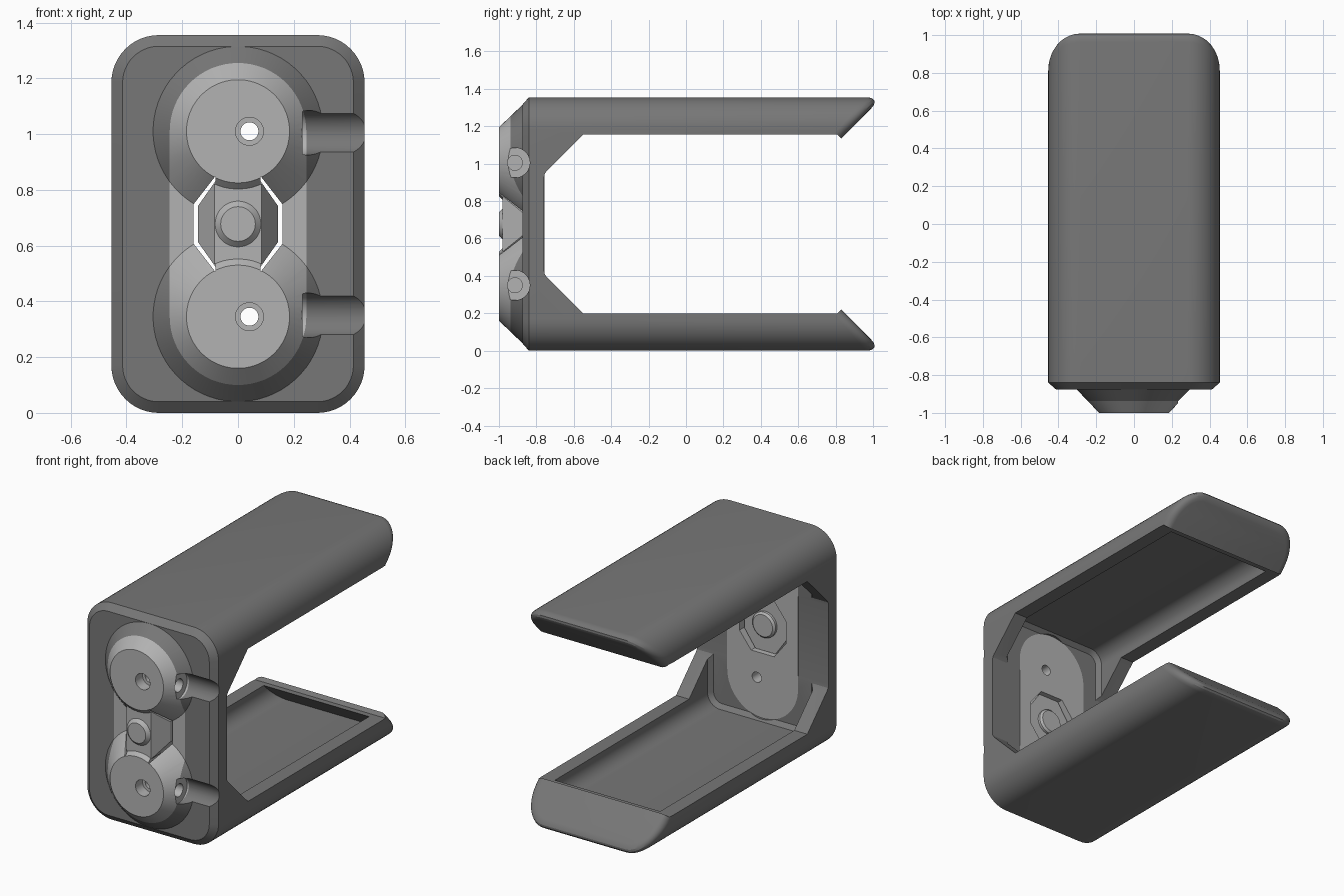
import bpy, bmesh, math

if "Cube" in bpy.data.objects:
    bpy.data.objects.remove(bpy.data.objects["Cube"])

H = 1.355                      # overall height
MID = H / 2
HOLES = (1.01, 0.345)          # heights of the two round bosses
GROOVES = (1.005, 0.35)        # heights of the side grooves
BACK = -0.757                  # inner face of the front wall


def material(name, v):
    m = bpy.data.materials.new(name)
    m.diffuse_color = (v, v, v, 1)
    m.use_nodes = True
    m.node_tree.nodes["Principled BSDF"].inputs["Base Color"].default_value = m.diffuse_color
    return m


DARK = material("dark_grey", 0.185)
LIGHT = material("light_grey", 0.45)


def loft(name, rings, mat):
    """Closed solid through rings of equal point count."""
    bm = bmesh.new()
    loops = [[bm.verts.new(p) for p in ring] for ring in rings]
    n = len(loops[0])
    for a, b in zip(loops, loops[1:]):
        for i in range(n):
            j = (i + 1) % n
            bm.faces.new((a[i], a[j], b[j], b[i]))
    bm.faces.new(loops[0])
    bm.faces.new(loops[-1][::-1])
    bmesh.ops.recalc_face_normals(bm, faces=bm.faces)
    me = bpy.data.meshes.new(name)
    bm.to_mesh(me)
    bm.free()
    ob = bpy.data.objects.new(name, me)
    bpy.context.collection.objects.link(ob)
    me.materials.append(mat)
    return ob


def boolean(ob, other, op):
    """Apply a boolean; retry tolerantly if a cut makes the part grow."""
    reach = max(v.co.x for v in ob.data.vertices) + 1e-3
    for tolerant in (False, True):
        mod = ob.modifiers.new("cut", 'BOOLEAN')
        mod.operation, mod.solver, mod.object = op, 'EXACT', other
        mod.use_hole_tolerant = tolerant
        dg = bpy.context.evaluated_depsgraph_get()
        me = bpy.data.meshes.new_from_object(ob.evaluated_get(dg))
        ob.modifiers.clear()
        if op == 'UNION' or max([v.co.x for v in me.vertices] or [9]) < reach:
            break
    ob.data = me
    bpy.data.objects.remove(other)


def slot_rect(inset, y, r):
    """Rounded rectangle ring around the body."""
    w, h = 0.454 - inset - r, MID - inset - r
    pts = []
    for k, (sx, sz) in enumerate(((1, 1), (-1, 1), (-1, -1), (1, -1))):
        for i in range(13):
            a = math.pi / 2 * (k + i / 12)
            pts.append((sx * w + r * math.cos(a), y, MID + sz * h + r * math.sin(a)))
    return pts


def stadium(y):
    pts = []
    for zc, start in ((HOLES[0], 0), (HOLES[1], math.pi)):
        for i in range(33):
            a = start + math.pi * i / 32
            pts.append((0.245 * math.cos(a), y, zc + 0.245 * math.sin(a)))
    return pts


def turned(name, x, z, profile, mat=LIGHT, n=64):
    """Round solid along y from (radius, y) pairs."""
    t = [2 * math.pi * (i + 0.5) / n for i in range(n)]
    return loft(name, [[(x + r * math.cos(a), y, z + r * math.sin(a)) for a in t]
                       for r, y in profile], mat)


def groove(z, profile, mat):
    """Round cutter along x from (radius, x) pairs."""
    t = [2 * math.pi * (i + 0.37) / 48 for i in range(48)]
    return loft("groove", [[(x, -0.915 + r * math.cos(a), z + r * math.sin(a)) for a in t]
                           for r, x in profile], mat)


def side_prism(name, pts, hw=0.6):
    return loft(name, [[(x, y, z) for y, z in pts] for x in (-hw, hw)], DARK)


def front_prism(name, pts, y0, y1, mat=LIGHT):
    return loft(name, [[(x, y, z) for x, z in pts] for y in (y0, y1)], mat)


def box(name, hw, y0, y1, z0, z1):
    return front_prism(name, [(-hw, z0), (hw, z0), (hw, z1), (-hw, z1)], y0, y1)


def boss(name, z, grow=0.0, mat=LIGHT):
    return turned(name, 0, z, ((0.319 + grow, -0.86), (0.185 + grow, -1.0)), mat)


# Housing: rounded solid with a chamfered front
housing = loft("housing", [slot_rect(0.04, -0.875, 0.13), slot_rect(0, -0.84, 0.17),
                           slot_rect(0, 1.2, 0.17)], DARK)


def bisect(bm, co, no):
    bmesh.ops.bisect_plane(bm, geom=bm.verts[:] + bm.edges[:] + bm.faces[:], dist=1e-6,
                           plane_co=co, plane_no=no, clear_outer=True)


def slanted(f):
    return f.normal.y > 0.6 and f.normal.z > 0.6


# Slanted lower arm tip with a filleted rim, then mirrored to the upper arm
bm = bmesh.new()
bm.from_mesh(housing.data)
bisect(bm, (0, 1.05, 0), (0, 1, 1))
bmesh.ops.holes_fill(bm, edges=[e for e in bm.edges if e.is_boundary], sides=0)
bmesh.ops.recalc_face_normals(bm, faces=bm.faces)
bm.normal_update()
rims = [e for e in bm.edges if len(e.link_faces) == 2
        and slanted(e.link_faces[0]) != slanted(e.link_faces[1])
        and min(v.co.z for v in e.verts) < MID]
bmesh.ops.bevel(bm, geom=rims, offset=0.066, offset_type='WIDTH', segments=6,
                profile=0.5, affect='EDGES', clamp_overlap=False)
bisect(bm, (0, 0, MID), (0, 0, 1))
copy = bmesh.ops.duplicate(bm, geom=bm.verts[:] + bm.edges[:] + bm.faces[:])["geom"]
for v in copy:
    if isinstance(v, bmesh.types.BMVert):
        v.co.z = H - v.co.z
bmesh.ops.remove_doubles(bm, verts=bm.verts[:], dist=1e-4)
bmesh.ops.recalc_face_normals(bm, faces=bm.faces)
bm.to_mesh(housing.data)
bm.free()

# Hollow inside, ending in slanted lips at the arm tips
cavity = loft("cavity", [slot_rect(0.115, BACK, 0.06), slot_rect(0.09, BACK + 0.025, 0.085),
                         slot_rect(0.09, 1.2, 0.085)], DARK)
boolean(cavity, side_prism("cavity_limit", [(-1, -0.1), (1.075, -0.1), (0.2975, MID),
                                            (1.075, H + 0.1), (-1, H + 0.1)]), 'INTERSECT')
boolean(housing, cavity, 'DIFFERENCE')

# Side opening with gussets
low = [(-0.759, 0.43), (-0.756, 0.41), (-0.745, 0.395), (-0.55, 0.2), (0.81, 0.2),
       (0.91, 0.3), (1.3, 0.3)]
opening = side_prism("opening", low + [(y, H - z) for y, z in reversed(low)])
boolean(housing, opening, 'DIFFERENCE')

# Dark skirts of the bosses, then the seat for the insert
for z in HOLES:
    boolean(housing, boss("skirt", z, mat=DARK), 'UNION')
boolean(housing, loft("seat", [stadium(-1.1), stadium(-0.65)], DARK), 'DIFFERENCE')

# Light insert: slab plus bosses trimmed to a stadium outline
insert = box("valve_insert", 0.4, -0.875, -0.65, 0.02, H - 0.02)
for z in HOLES:
    boolean(insert, boss("boss", z), 'UNION')
boolean(insert, loft("outline", [stadium(-1.1), stadium(BACK)], LIGHT), 'INTERSECT')


def octagon(w, wz, t, tz):
    return [(w, MID - wz), (w, MID + wz), (t, MID + tz), (-t, MID + tz),
            (-w, MID + wz), (-w, MID - wz), (-t, MID - tz), (t, MID - tz)]


# Octagonal window through the insert, with a tongue of each boss reaching into it
boolean(insert, front_prism("window", octagon(0.16, 0.07, 0.08, 0.173), -1.1, -0.6),
        'DIFFERENCE')
tongues = []
for z, z0, z1 in ((HOLES[0], 0.7, MID + 0.173), (HOLES[1], MID - 0.173, 0.65)):
    tongue = boss("boss_tongue", z)
    boolean(tongue, box("tongue_limit", 0.08, -1.2, -0.6, z0, z1), 'INTERSECT')
    tongues.append(tongue)

# Grooves to the right edge with blind ports, and drilled holes
for z, gz in zip(HOLES, GROOVES):
    boolean(housing, groove(gz, ((0.08, 0.232), (0.08, 0.7)), DARK), 'DIFFERENCE')
    boolean(insert, groove(gz, ((0.04, 0.1), (0.04, 0.232), (0.0802, 0.2321), (0.0802, 0.7)),
                           LIGHT), 'DIFFERENCE')
    boolean(insert, turned("drill", 0.041, z, ((0.05, -1.05), (0.05, -0.93), (0.032, -0.9295),
                                               (0.032, -0.6))), 'DIFFERENCE')

# Button panel: ridge with sloping flanks, fitted inside the window
panel = loft("button_panel", [[(x, y, z) for x, y in (
    (-0.15, -0.785), (-0.15, -0.866), (-0.085, -0.98),
    (0.085, -0.98), (0.15, -0.866), (0.15, -0.785))] for z in (0.4, 0.95)], LIGHT)
boolean(panel, front_prism("panel_outline", octagon(0.144, 0.064, 0.07, 0.169), -1.1, -0.6),
        'INTERSECT')
for z in HOLES:
    gap = boss("gap", z, 0.003)
    boolean(gap, box("gap_limit", 0.086, -1.2, -0.6, 0, H), 'INTERSECT')
    boolean(panel, gap, 'DIFFERENCE')

# Round button on the front and its stub on the back
button = turned("button", 0, MID, ((0.082, -0.97), (0.082, -0.98), (0.062, -1.0)))
stub = turned("button_stub", 0, MID, ((0.08, -0.80), (0.08, -0.77), (0.068, -0.758)))

for ob in [housing, insert, panel, button, stub] + tongues:
    bpy.ops.object.select_all(action='DESELECT')
    ob.select_set(True)
    bpy.context.view_layer.objects.active = ob
    bpy.ops.object.shade_smooth_by_angle(angle=math.radians(25))
